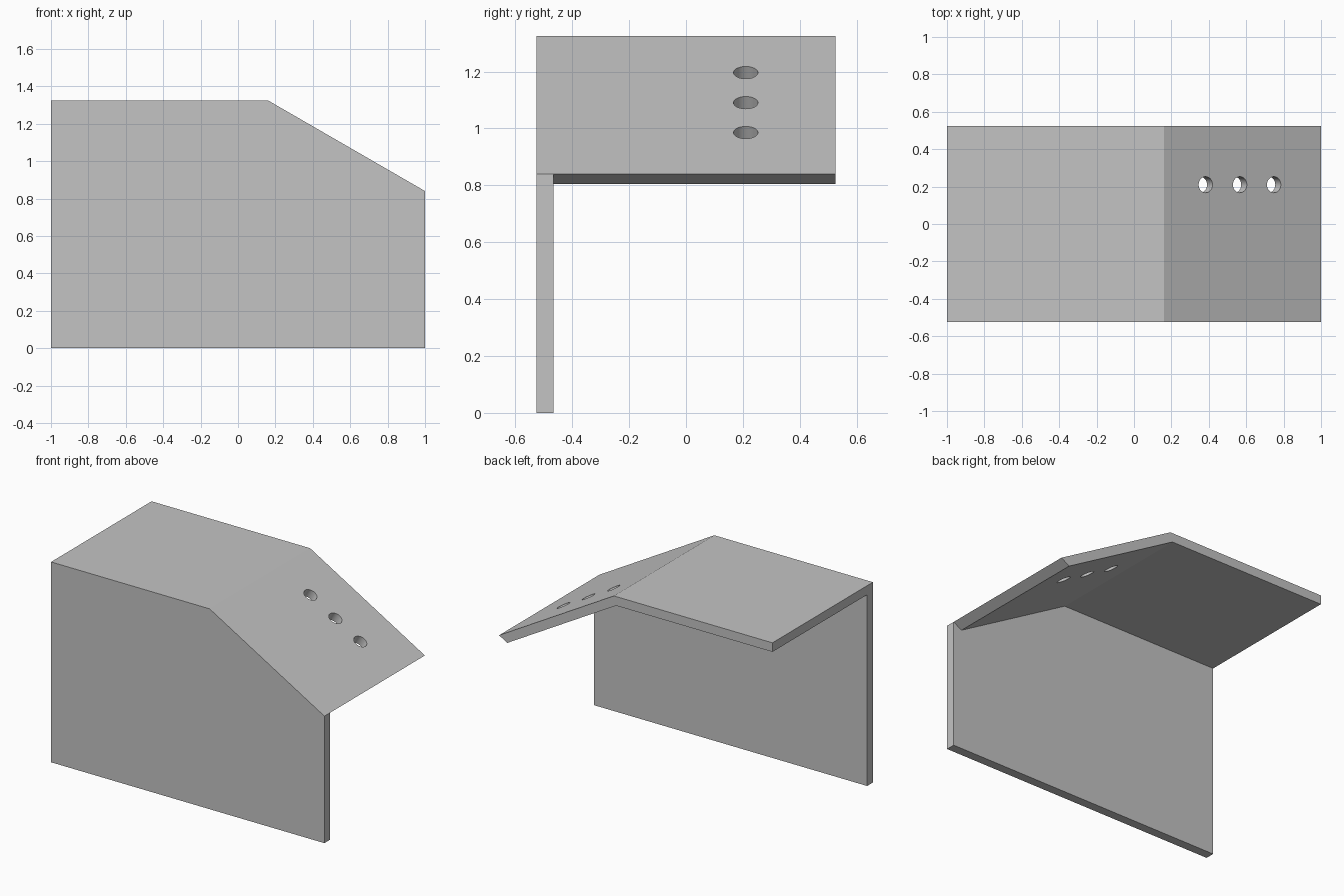
import bpy, bmesh, math
from mathutils import Vector

cube = bpy.data.objects.get("Cube")
if cube:
    bpy.data.objects.remove(cube, do_unlink=True)

HEIGHT, BEND_X, HALF_Y, T = 1.325, 0.16, 0.525, 0.06
SLOPE = math.radians(30)
END_Z = HEIGHT - (1 - BEND_X) * math.tan(SLOPE)

grey = bpy.data.materials.new("plain_grey")
grey.use_nodes = True
colour = (0.55, 0.55, 0.55, 1)
grey.diffuse_color = colour
grey.node_tree.nodes["Principled BSDF"].inputs["Base Color"].default_value = colour

# Front profile: bent top plate and the panel below it share the inner bend line
inner_x = BEND_X - T * math.tan(SLOPE / 2)
tip_x = 1 - T
tip_z = HEIGHT - T - (tip_x - inner_x) * math.tan(SLOPE)
bm = bmesh.new()


def point(x, z):
    return bm.verts.new((x, -HALF_Y, z))


inner = [point(-1, HEIGHT - T), point(inner_x, HEIGHT - T), point(tip_x, tip_z)]
end = point(1, END_Z)
plate = bm.faces.new(inner + [end, point(BEND_X, HEIGHT), point(-1, HEIGHT)])
panel = bm.faces.new([point(-1, 0), point(1, 0), end] + inner[::-1])


def extrude(faces, depth):
    """Pull the faces towards the back and return the new end faces."""
    result = bmesh.ops.extrude_face_region(bm, geom=faces, use_keep_orig=False)
    verts = [g for g in result["geom"] if isinstance(g, bmesh.types.BMVert)]
    bmesh.ops.translate(bm, verts=verts, vec=(0, depth, 0))
    return [g for g in result["geom"] if isinstance(g, bmesh.types.BMFace)]


# Front panel thickness, then the top plate continues to the back
front_faces = [plate, panel]
back_faces = extrude(front_faces, T)
top_face = max(back_faces, key=lambda f: f.calc_center_median().z)
# Restore the front cap if the extrusion consumed it
extrude([top_face], 2 * HALF_Y - T)
bm.edges.ensure_lookup_table()
if any(e.is_boundary for e in bm.edges):
    bmesh.ops.holes_fill(bm, edges=[e for e in bm.edges if e.is_boundary], sides=0)
bmesh.ops.recalc_face_normals(bm, faces=bm.faces[:])
bmesh.ops.dissolve_limit(bm, angle_limit=math.radians(1), verts=bm.verts[:], edges=bm.edges[:])
mesh = bpy.data.meshes.new("bracket")
bm.to_mesh(mesh)
bm.free()
bracket = bpy.data.objects.new("bracket", mesh)
bpy.context.collection.objects.link(bracket)
mesh.materials.append(grey)

# Three bolt holes square to the sloping plate
normal = Vector((math.sin(SLOPE), 0, math.cos(SLOPE)))
for x in (0.383, 0.566, 0.748):
    z = HEIGHT - (x - BEND_X) * math.tan(SLOPE)
    centre = Vector((x, 0.21, z)) - normal * T / 2
    bpy.ops.mesh.primitive_cylinder_add(vertices=48, radius=0.043, depth=T * 3,
                                        location=centre, rotation=(0, SLOPE, 0))
    cutter = bpy.context.object
    cutter.name = "hole_cutter"
    cutter.hide_render = True
    cutter.data.materials.append(grey)
    bpy.context.view_layer.objects.active = bracket
    cut = bracket.modifiers.new("hole", "BOOLEAN")
    cut.operation, cut.solver, cut.object = "DIFFERENCE", "EXACT", cutter
    bpy.ops.object.modifier_apply(modifier=cut.name)
    bpy.data.objects.remove(cutter, do_unlink=True)

# Smooth hole walls, sharp edges elsewhere
bpy.ops.object.select_all(action="DESELECT")
bracket.select_set(True)
bpy.context.view_layer.objects.active = bracket
bpy.ops.object.shade_smooth_by_angle(angle=math.radians(20))
